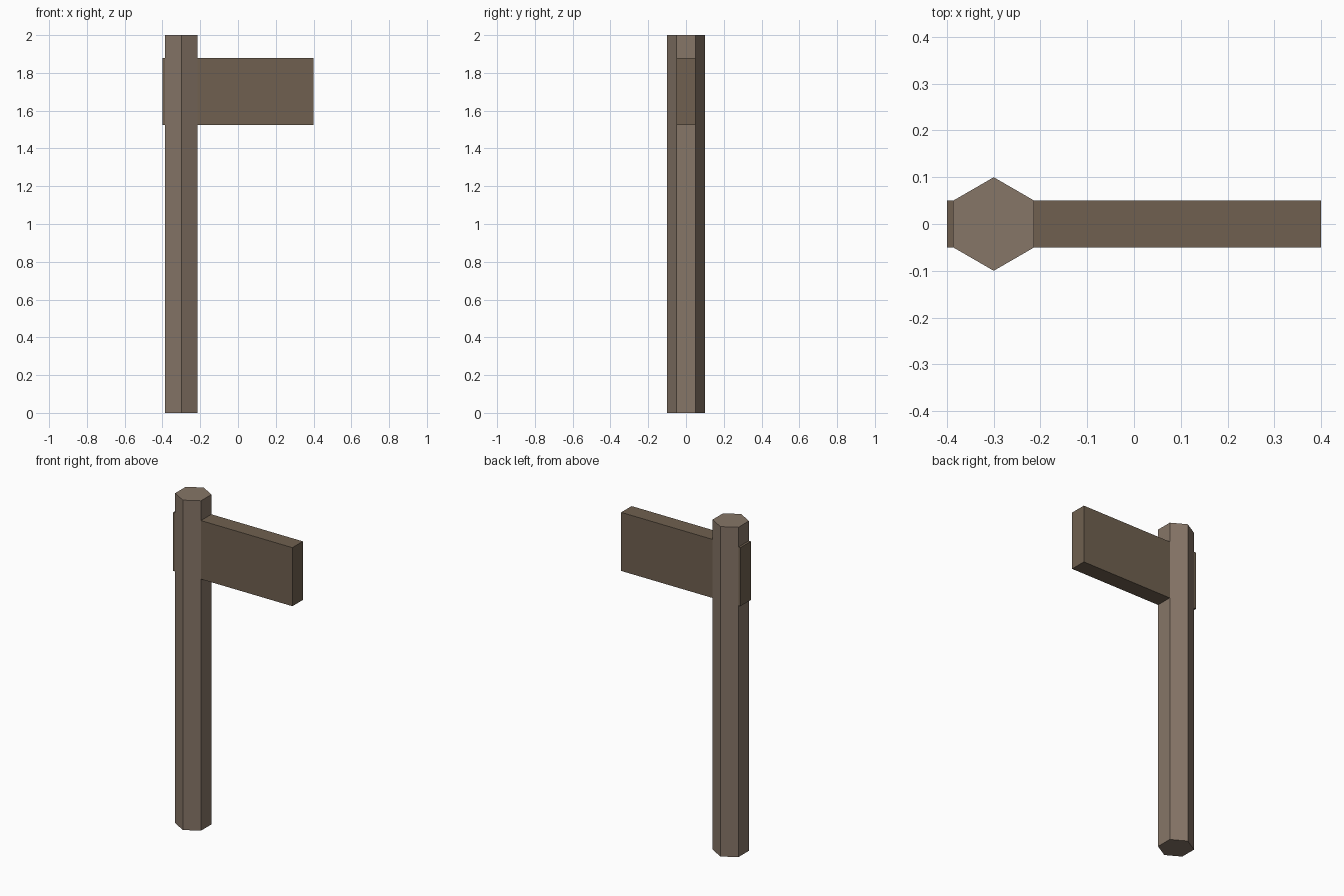
import bpy

if "Cube" in bpy.data.objects:
    bpy.data.objects.remove(bpy.data.objects["Cube"])


def material(name, rgb):
    m = bpy.data.materials.new(name)
    m.diffuse_color = (*rgb, 1.0)
    m.use_nodes = True
    m.node_tree.nodes["Principled BSDF"].inputs["Base Color"].default_value = m.diffuse_color
    return m


post_wood = material("post_wood", (0.24, 0.18, 0.136))
board_wood = material("board_wood", (0.16, 0.118, 0.08))

# Hexagonal post with corners pointing to front and back
bpy.ops.mesh.primitive_cylinder_add(vertices=6, radius=0.1, depth=2.0,
                                    location=(-0.3, 0, 1.0))
post = bpy.context.object
post.name = "post"
post.data.materials.append(post_wood)

# Sign board passing through the post
bpy.ops.mesh.primitive_cube_add(size=1, location=(0, 0, 1.7025))
board = bpy.context.object
board.name = "sign_board"
board.scale = (0.8, 0.1, 0.355)
bpy.ops.object.transform_apply(location=False, rotation=False, scale=True)
board.data.materials.append(board_wood)
